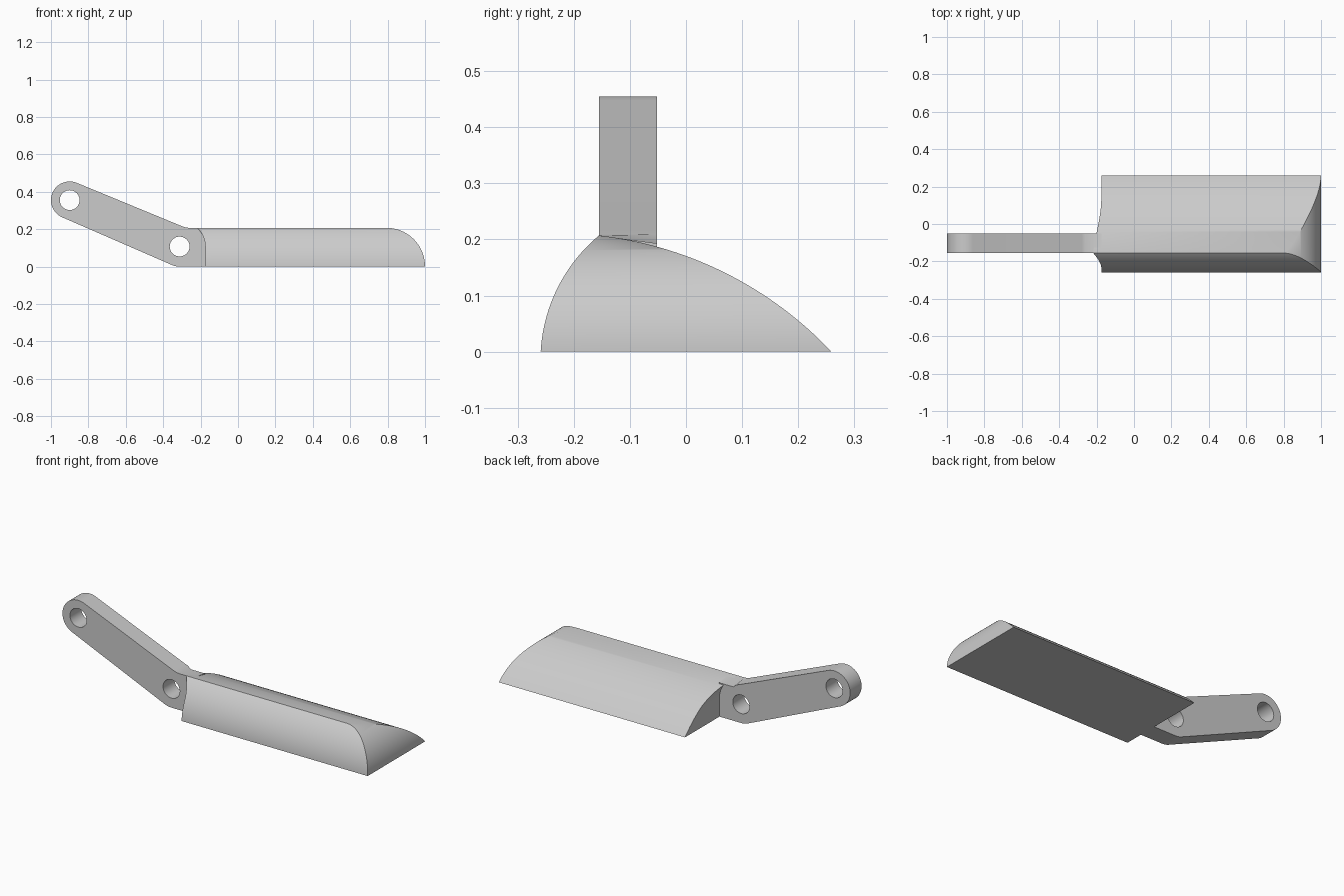
import bpy, bmesh
from math import sin, cos, pi, sqrt, atan2, radians
from mathutils import Vector

cube = bpy.data.objects.get("Cube")
if cube:
    bpy.data.objects.remove(cube)

grey = bpy.data.materials.new("plain grey")
grey.use_nodes = True
colour = (0.6, 0.6, 0.6, 1)
grey.diffuse_color = colour
grey.node_tree.nodes["Principled BSDF"].inputs["Base Color"].default_value = colour

HEIGHT, RIDGE_Y, HALF_DEPTH = 0.207, -0.155, 0.259
FAR_HOLE, NEAR_HOLE = Vector((-0.9, 0.355)), Vector((-0.312, 0.107))


def make_object(name, bm):
    bmesh.ops.recalc_face_normals(bm, faces=bm.faces)
    mesh = bpy.data.meshes.new(name)
    bm.to_mesh(mesh)
    bm.free()
    mesh.materials.append(grey)
    obj = bpy.data.objects.new(name, mesh)
    bpy.context.collection.objects.link(obj)
    return obj


def smooth(obj):
    bpy.ops.object.select_all(action='DESELECT')
    obj.select_set(True)
    bpy.context.view_layer.objects.active = obj
    bpy.ops.object.shade_smooth_by_angle(angle=radians(30))


def flank_y(z, foot_y, radius):
    """Depth of the circular flank running from the foot up to the ridge."""
    foot, ridge = Vector((foot_y, 0)), Vector((RIDGE_Y, HEIGHT))
    chord = ridge - foot
    inward = Vector((chord.y, -chord.x)).normalized()
    if inward.y > 0:
        inward = -inward
    centre = (foot + ridge) / 2 + inward * sqrt(radius ** 2 - chord.length_squared / 4)
    side = 1 if foot_y > RIDGE_Y else -1
    return centre.x + side * sqrt(max(0, radius ** 2 - (z - centre.y) ** 2))


# Body: stacked rectangles shrinking up to the ridge
bm = bmesh.new()
rings, steps = [], 40
for i in range(steps + 1):
    z = HEIGHT * sin(i / steps * pi / 2)
    front, back = flank_y(z, -HALF_DEPTH, 0.29), flank_y(z, HALF_DEPTH, 0.673)
    if i == steps:
        front = back = RIDGE_Y
    # near end clears the pivot, far end is a quarter round
    near = NEAR_HOLE.x + sqrt(0.137 ** 2 - max(0, z - NEAR_HOLE.y) ** 2)
    far = 1 - HEIGHT + sqrt(max(0, HEIGHT ** 2 - z ** 2))
    corners = [(near, front), (far, front), (far, back), (near, back)]
    rings.append([bm.verts.new((x, y, z)) for x, y in corners])
bm.faces.new(rings[0])
for low, high in zip(rings, rings[1:]):
    for a in range(4):
        b = (a + 1) % 4
        bm.faces.new((low[a], low[b], high[b], high[a]))
bmesh.ops.remove_doubles(bm, verts=bm.verts, dist=0.00001)
smooth(make_object("body", bm))

# Arm: bent link outline with a rounded far end
axis = (NEAR_HOLE - FAR_HOLE).normalized()
top_angle = atan2(axis.x, -axis.y)


def arc(centre, radius, start, end, count):
    return [(centre.x + radius * cos(start + (end - start) * i / count),
             centre.y + radius * sin(start + (end - start) * i / count))
            for i in range(count + 1)]


outline = arc(FAR_HOLE, 0.1, top_angle, top_angle + pi, 32)
outline += arc(NEAR_HOLE, NEAR_HOLE.y, top_angle + pi, 1.5 * pi, 8)
outline += [(-0.173, 0), (-0.173, HEIGHT), (-0.262, HEIGHT), (-0.28, 0.209), (-0.298, 0.215)]
ARM_FRONT, ARM_BACK = RIDGE_Y, -0.052

bm = bmesh.new()
front = [bm.verts.new((x, ARM_FRONT, z)) for x, z in outline]
# the neck top slopes down at the back to follow the body
back = [bm.verts.new((x, ARM_BACK, z - (0.014 if x > -0.27 and z > 0.2 else 0)))
        for x, z in outline]
bm.faces.new(front)
bm.faces.new(back)
for i in range(len(outline)):
    j = (i + 1) % len(outline)
    bm.faces.new((front[i], front[j], back[j], back[i]))
arm = make_object("arm", bm)

# Pivot holes
for name, hole in (("far_hole", FAR_HOLE), ("near_hole", NEAR_HOLE)):
    bm = bmesh.new()
    rim = [bm.verts.new((x, -0.3, z)) for x, z in arc(hole, 0.053, 0, 2 * pi, 40)[:-1]]
    disc = bm.faces.new(rim)
    grown = bmesh.ops.extrude_face_region(bm, geom=[disc])
    moved = [v for v in grown["geom"] if isinstance(v, bmesh.types.BMVert)]
    bmesh.ops.translate(bm, verts=moved, vec=(0, 0.4, 0))
    if disc.is_valid and len(bm.faces) < 42:
        bm.faces.new(rim)
    cutter = make_object(name + "_cutter", bm)
    cutter.hide_render = True
    bpy.context.view_layer.objects.active = arm
    cut = arm.modifiers.new(name, 'BOOLEAN')
    cut.operation, cut.object, cut.solver = 'DIFFERENCE', cutter, 'EXACT'
    bpy.ops.object.modifier_apply(modifier=cut.name)
    bpy.data.objects.remove(cutter)
smooth(arm)
